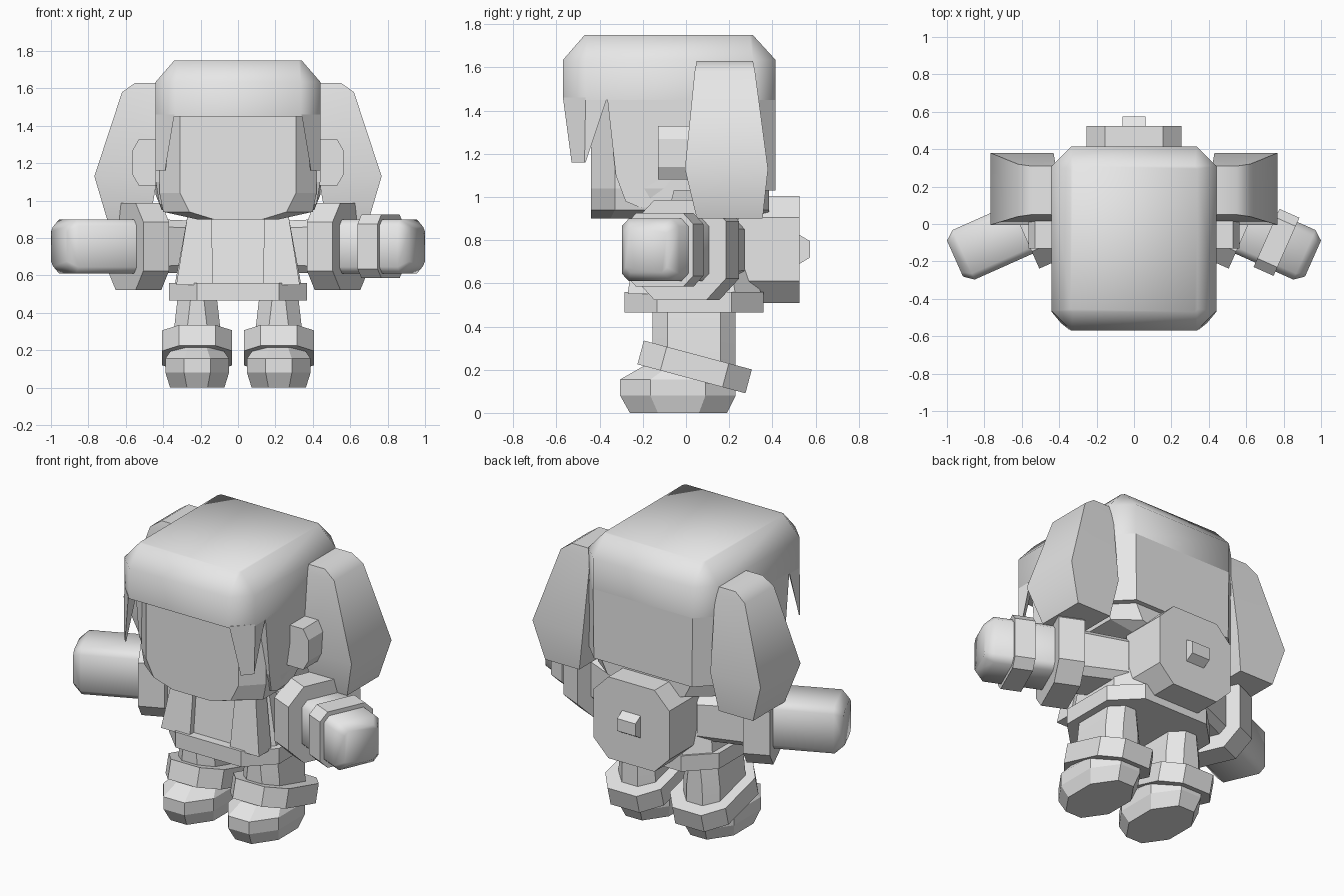
import bpy, bmesh, math
from mathutils import Vector

grey = bpy.data.materials.new("plain grey")
grey.diffuse_color = (0.8, 0.8, 0.8, 1)


def make(name, verts, faces, smooth=0):
    me = bpy.data.meshes.new(name)
    me.from_pydata(verts, [], faces)
    bm = bmesh.new()
    bm.from_mesh(me)
    bmesh.ops.recalc_face_normals(bm, faces=bm.faces)
    bm.to_mesh(me)
    bm.free()
    me.materials.append(grey)
    if smooth:
        me.shade_smooth()
        me.set_sharp_from_angle(angle=math.radians(smooth))
    ob = bpy.data.objects.new(name, me)
    bpy.context.collection.objects.link(ob)
    return ob


def loft(name, rings, smooth=0):
    """Skin a stack of equal-length rings and cap both ends."""
    n = len(rings[0])
    verts = [p for r in rings for p in r]
    faces = [list(range(n)), list(range(len(verts) - n, len(verts)))]
    for k in range(len(rings) - 1):
        for i in range(n):
            j = (i + 1) % n
            faces.append([k*n + i, k*n + j, k*n + n + j, k*n + n + i])
    return make(name, verts, faces, smooth)


def octa(z, x0, x1, y0, y1, c, cx=None):
    """Rectangle with cut corners at height z."""
    a = c if cx is None else cx
    return [(x0 + a, y0, z), (x1 - a, y0, z), (x1, y0 + c, z), (x1, y1 - c, z),
            (x1 - a, y1, z), (x0 + a, y1, z), (x0, y1 - c, z), (x0, y0 + c, z)]


def rect(z, x0, x1, y0, y1):
    return [(x0, y0, z), (x1, y0, z), (x1, y1, z), (x0, y1, z)]


def flip(rings, s):
    return [[(s * x, y, z) for x, y, z in r] for r in rings]


def along_y(rings):
    """Turn rings stacked in z into rings stacked in y."""
    return [[(x, z, y) for x, y, z in r] for r in rings]


# head with a chamfered chin
loft("head", [octa(0.90, -0.22, 0.22, -0.44, 0.385, 0.09),
              octa(0.94, -0.40, 0.40, -0.44, 0.385, 0.11, 0.14),
              octa(1.04, -0.42, 0.42, -0.44, 0.385, 0.11),
              octa(1.60, -0.42, 0.42, -0.44, 0.385, 0.11)])

# hair: cap, back block, side panels, front locks
loft("hair_cap", [octa(1.45, -0.44, 0.44, -0.57, 0.415, 0.105),
                  octa(1.635, -0.44, 0.44, -0.57, 0.415, 0.105),
                  octa(1.75, -0.34, 0.34, -0.47, 0.31, 0.015)], 50)
loft("back_hair", [octa(1.03, -0.435, 0.435, -0.10, 0.415, 0.105),
                   octa(1.45, -0.44, 0.44, -0.10, 0.415, 0.105)])
panel = [(-0.365, 1.46), (-0.325, 1.10), (-0.28, 0.98), (-0.21, 0.95),
         (-0.07, 0.965), (-0.055, 1.03), (0.30, 1.03), (0.30, 1.46)]
for s, side in ((-1, "left"), (1, "right")):
    out = [(0.44 - max(0, 1.03 - z) * 0.4, y, z) for y, z in panel]
    inn = [(0.36, y, z) for y, z in panel]
    loft(side + "_side_hair", flip([inn, out], s))
    loft(side + "_front_lock", flip([
        [(0.34, -0.57, 1.46), (0.44, -0.465, 1.46), (0.44, -0.365, 1.46), (0.36, -0.45, 1.46)],
        [(0.39, -0.53, 1.16), (0.44, -0.47, 1.16), (0.435, -0.465, 1.16), (0.385, -0.525, 1.16)]], s))

    # hanging pigtail
    loft(side + "_pigtail", flip([
        rect(0.90, 0.47, 0.70, 0.05, 0.355),
        rect(1.13, 0.43, 0.768, -0.005, 0.38),
        rect(1.58, 0.42, 0.62, 0.04, 0.32),
        rect(1.63, 0.42, 0.55, 0.05, 0.31)], s), 40)

    # ear piece
    loft(side + "_ear_piece", flip(along_y([
        octa(-0.13, 0.38, 0.565, 1.08, 1.328, 0.06, 0.035),
        octa(0.08, 0.38, 0.565, 1.08, 1.328, 0.06, 0.035)]), s))

    # arm: built along its axis from the fist inwards
    ang = math.radians(24)
    axis = Vector((-math.cos(ang), math.sin(ang), 0))
    across = Vector((math.sin(ang), math.cos(ang), 0))
    tip = Vector((0.957, -0.185, 0.755))

    def arm(name, steps, smooth=0):
        rings = []
        for t, h, c in steps:
            rings.append([tuple(tip + axis * z + across * x + Vector((0, 0, y)))
                          for x, y, z in octa(t, -h, h, -h, h, c)])
        loft(name, flip(rings, s), smooth)

    arm(side + "_hand", [(0, 0.105, 0.025), (0.05, 0.145, 0.035), (0.45, 0.145, 0.035)], 50)
    arm(side + "_sleeve", [(0.39, 0.232, 0.10), (0.54, 0.232, 0.10)])
    arm(side + "_upper_arm", [(0.54, 0.145, 0.04), (0.82, 0.135, 0.04)])
    if s > 0:
        arm("wrist_band", [(0.155, 0.17, 0.05), (0.272, 0.17, 0.05)])

    # coat lapel on the chest
    loft(side + "_lapel", flip([rect(0.55, 0.135, 0.33, -0.27, -0.15),
                                rect(0.92, 0.14, 0.27, -0.22, -0.12)], s))

    # leg, tilted boot cuff and shoe
    m = 0.218
    loft(side + "_leg", flip([octa(0.15, m - 0.125, m + 0.125, -0.155, 0.23, 0.07),
                              octa(0.33, m - 0.122, m + 0.122, -0.155, 0.23, 0.07),
                              octa(0.48, m - 0.105, m + 0.105, -0.155, 0.23, 0.07)], s), 30)
    tilt = math.radians(-15)
    cuff = []
    for r in (octa(-0.057, -0.187, 0.187, -0.259, 0.259, 0.11, 0.09),
              octa(0.057, -0.187, 0.187, -0.259, 0.259, 0.11, 0.09)):
        cuff.append([(m + x, 0.04 + y * math.cos(tilt) - z * math.sin(tilt),
                      0.213 + y * math.sin(tilt) + z * math.cos(tilt)) for x, y, z in r])
    loft(side + "_boot_cuff", flip(cuff, s))
    loft(side + "_shoe", flip([
        octa(0.00, m - 0.145, m + 0.145, -0.26, 0.19, 0.13, 0.09),
        octa(0.08, m - 0.17, m + 0.17, -0.305, 0.23, 0.14, 0.10),
        octa(0.155, m - 0.17, m + 0.17, -0.305, 0.23, 0.14, 0.10),
        octa(0.215, m - 0.13, m + 0.13, -0.20, 0.21, 0.12, 0.08)], s))

# torso and belt
loft("torso", [octa(0.54, -0.34, 0.34, -0.235, 0.35, 0.12),
               octa(0.92, -0.27, 0.27, -0.19, 0.26, 0.09)])
loft("belt", [octa(0.465, -0.37, 0.37, -0.285, 0.36, 0.15),
              octa(0.56, -0.37, 0.37, -0.285, 0.36, 0.15)])

# backpack with a wedge-shaped latch
loft("backpack", along_y([octa(0.24, -0.255, 0.255, 0.51, 1.005, 0.10),
                          octa(0.525, -0.255, 0.255, 0.51, 1.005, 0.10)]))
loft("backpack_latch", along_y([rect(0.50, -0.062, 0.062, 0.685, 0.83),
                                rect(0.525, -0.062, 0.062, 0.69, 0.825),
                                rect(0.575, -0.062, 0.062, 0.72, 0.795)]))
